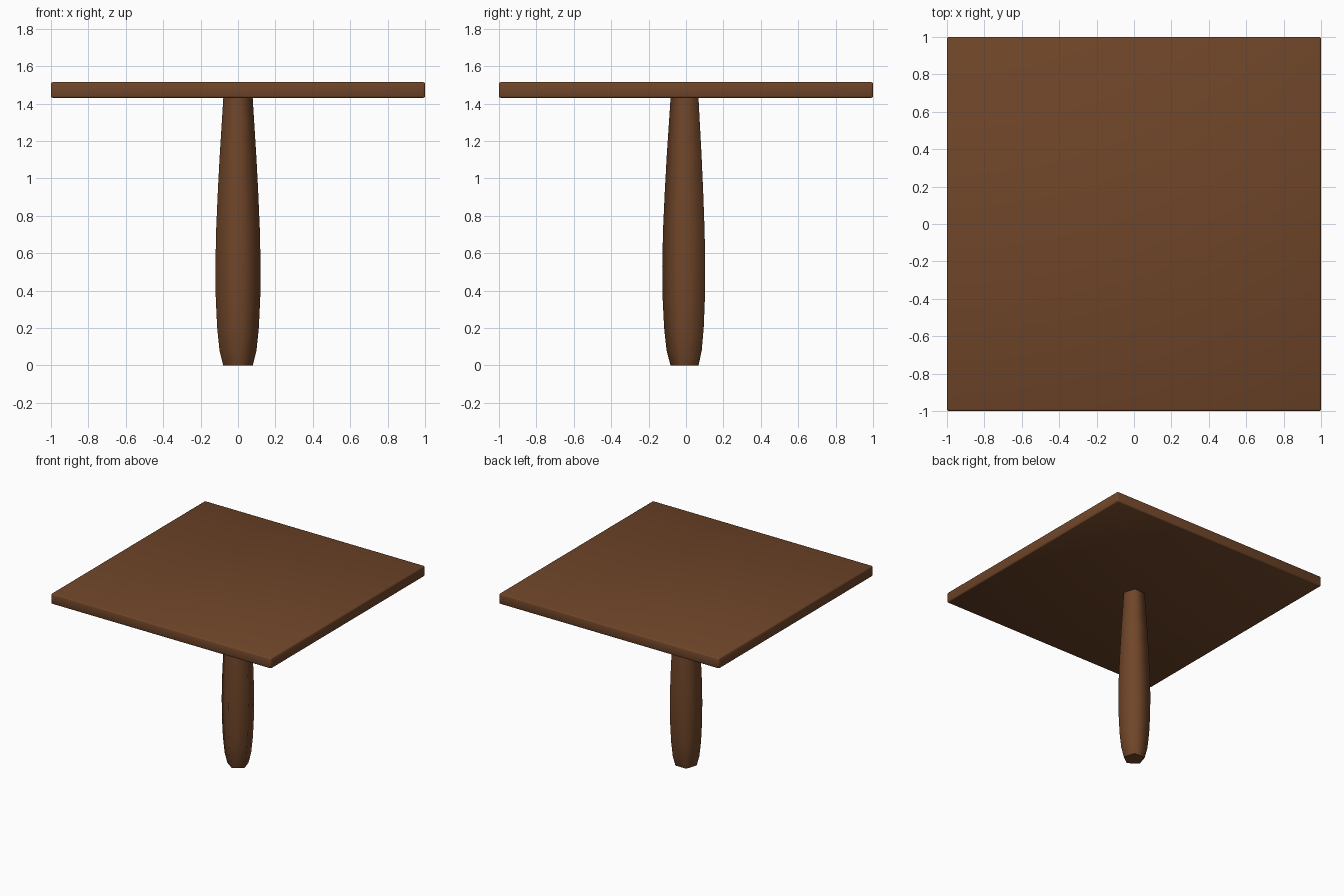
import bpy, bmesh
from math import cos, sin, pi, radians

if "Cube" in bpy.data.objects:
    bpy.data.objects.remove(bpy.data.objects["Cube"])


def wood():
    m = bpy.data.materials.new("brown_wood")
    m.diffuse_color = (0.16, 0.06, 0.022, 1)
    m.use_nodes = True
    m.node_tree.nodes["Principled BSDF"].inputs["Base Color"].default_value = m.diffuse_color
    return m


def finish(name, bm, mat):
    bmesh.ops.recalc_face_normals(bm, faces=bm.faces)
    mesh = bpy.data.meshes.new(name)
    bm.to_mesh(mesh)
    bm.free()
    mesh.materials.append(mat)
    ob = bpy.data.objects.new(name, mesh)
    bpy.context.collection.objects.link(ob)
    return ob


def smooth(ob, angle):
    bpy.ops.object.select_all(action='DESELECT')
    ob.select_set(True)
    bpy.context.view_layer.objects.active = ob
    bpy.ops.object.shade_smooth_by_angle(angle=radians(angle))


mat = wood()

# Square table top with slightly softened edges
bm = bmesh.new()
bmesh.ops.create_cube(bm, size=1)
bmesh.ops.scale(bm, vec=(2, 2, 0.085), verts=bm.verts)
bmesh.ops.translate(bm, vec=(0, 0, 1.4725), verts=bm.verts)
bmesh.ops.bevel(bm, geom=bm.edges[:], offset=0.01, segments=2,
                profile=0.5, affect='EDGES')
smooth(finish("table_top", bm, mat), 50)

# Swelling five-sided pedestal, one corner towards the front: (z, radius)
profile = [(0, 0.083), (0.08, 0.104), (0.2, 0.117), (0.36, 0.125),
           (0.53, 0.127), (0.72, 0.123), (0.92, 0.114), (1.12, 0.103),
           (1.3, 0.091), (1.44, 0.082)]
bm = bmesh.new()
rings = [[bm.verts.new((r * cos(2 * pi * i / 5 - pi / 2),
                        r * sin(2 * pi * i / 5 - pi / 2), z))
          for i in range(5)] for z, r in profile]
for low, high in zip(rings, rings[1:]):
    for i in range(5):
        j = (i + 1) % 5
        bm.faces.new((low[i], low[j], high[j], high[i]))
bm.faces.new(rings[0])
bm.faces.new(rings[-1])
smooth(finish("pedestal_leg", bm, mat), 75)
